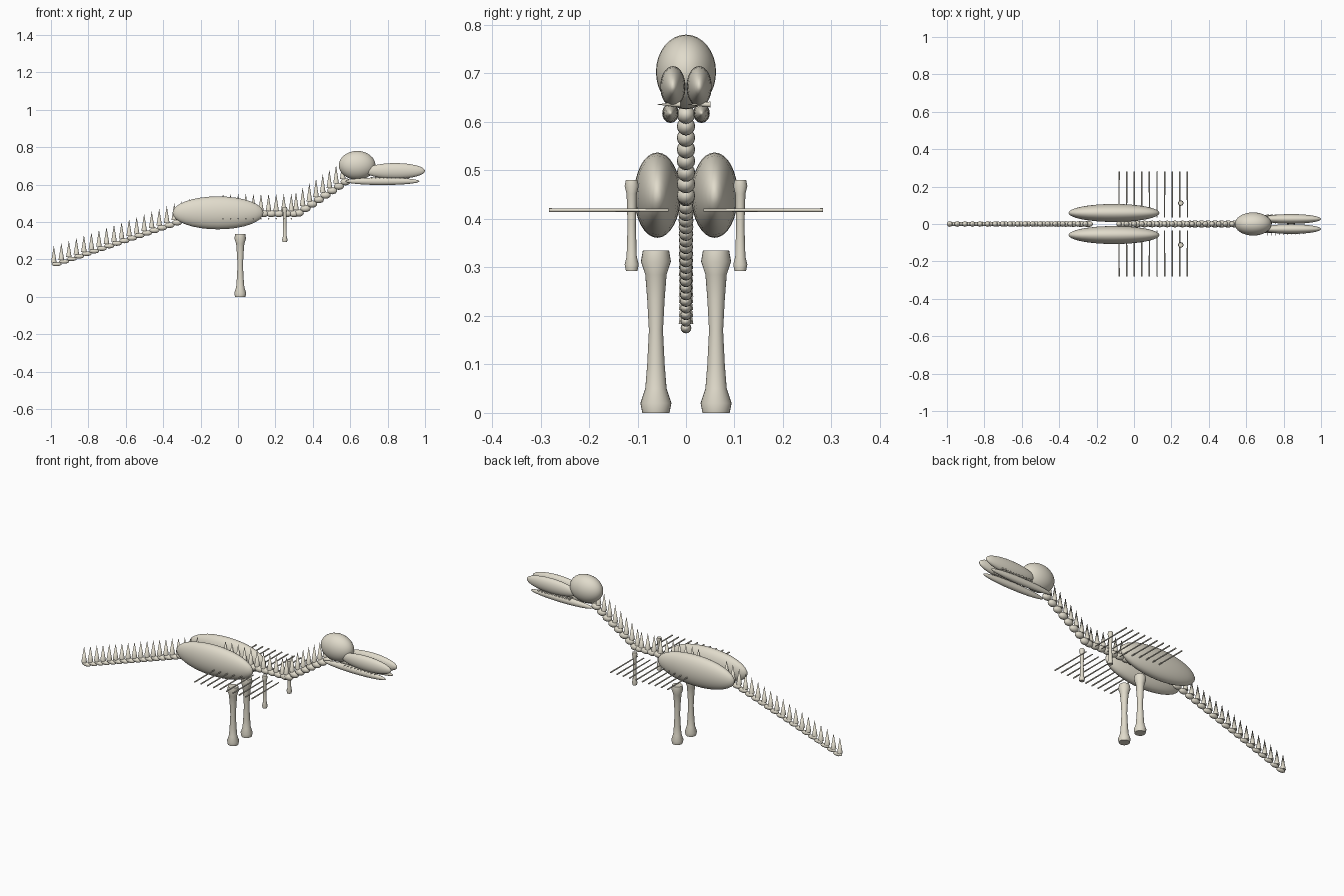
import bpy, bmesh, math
from mathutils import Matrix, Vector

cube = bpy.data.objects.get("Cube")
if cube:
    bpy.data.objects.remove(cube, do_unlink=True)

bone = bpy.data.materials.new("bone_ivory")
bone.use_nodes = True
COLOUR = (0.75, 0.71, 0.60, 1)
bone.diffuse_color = COLOUR
bsdf = next(n for n in bone.node_tree.nodes if n.type == 'BSDF_PRINCIPLED')
bsdf.inputs["Base Color"].default_value = COLOUR
bsdf.inputs["Roughness"].default_value = 0.7


def finish(name, bm):
    mesh = bpy.data.meshes.new(name)
    bm.to_mesh(mesh)
    bm.free()
    mesh.materials.append(bone)
    obj = bpy.data.objects.new(name, mesh)
    bpy.context.collection.objects.link(obj)
    bpy.ops.object.select_all(action='DESELECT')
    obj.select_set(True)
    bpy.context.view_layer.objects.active = obj
    bpy.ops.object.shade_smooth_by_angle(angle=math.radians(40))
    return obj


def add_ellipsoid(bm, centre, radii, segments=32):
    m = Matrix.Translation(centre) @ Matrix.Diagonal((*radii, 1))
    # poles point along x
    m = m @ Matrix.Rotation(math.pi / 2, 4, 'Y')
    bmesh.ops.create_uvsphere(bm, u_segments=segments, v_segments=segments // 2,
                              radius=1, matrix=m)


def add_cone(bm, start, end, r1, r2, segments=12):
    start, end = Vector(start), Vector(end)
    axis = end - start
    m = Matrix.Translation((start + end) / 2) @ axis.to_track_quat('Z', 'Y').to_matrix().to_4x4()
    bmesh.ops.create_cone(bm, cap_ends=True, segments=segments, radius1=r1,
                          radius2=r2, depth=axis.length, matrix=m)


def ellipsoid(name, centre, radii):
    bm = bmesh.new()
    add_ellipsoid(bm, centre, radii)
    finish(name, bm)


def limb_bone(name, x, y, profile, segments=24):
    """Turned long bone from (radius, height) points."""
    bm = bmesh.new()
    rings = []
    for r, z in profile:
        rings.append([bm.verts.new((x + r * math.cos(a), y + r * math.sin(a), z))
                      for a in (math.tau * i / segments for i in range(segments))])
    for low, high in zip(rings, rings[1:]):
        for i in range(segments):
            j = (i + 1) % segments
            bm.faces.new((low[i], low[j], high[j], high[i]))
    bm.faces.new(rings[0][::-1])
    bm.faces.new(rings[-1])
    finish(name, bm)


def spine(name, start, end, count, r1, r2, height):
    """Row of vertebrae, each with an upright spike."""
    beads, spikes = bmesh.new(), bmesh.new()
    for i in range(count):
        t = i / (count - 1)
        p = Vector(start).lerp(Vector(end), t)
        r = r1 + (r2 - r1) * t
        add_ellipsoid(beads, p + Vector((0.015, 0, 0)), (0.027, r, r), 16)
        base = p + Vector((0, 0, r * 0.8))
        add_cone(spikes, base, base + Vector((0, 0, height)), 0.015, 0)
    finish(name + "_vertebrae", beads)
    finish(name + "_spikes", spikes)


# Backbone
spine("tail", (-0.985, 0, 0.175), (-0.26, 0, 0.425), 19, 0.011, 0.016, 0.09)
spine("back", (-0.08, 0, 0.444), (0.285, 0, 0.444), 10, 0.018, 0.018, 0.092)
spine("neck", (0.31, 0, 0.448), (0.56, 0, 0.615), 8, 0.019, 0.019, 0.098)

# Skull
ellipsoid("skull", (0.637, 0, 0.703), (0.098, 0.062, 0.077))

LEG = [(0.028, 0), (0.032, 0.02), (0.022, 0.05), (0.018, 0.10), (0.0145, 0.17),
       (0.018, 0.235), (0.022, 0.285), (0.031, 0.312), (0.027, 0.335)]
ARM = [(0.012, 0.293), (0.0145, 0.306), (0.0105, 0.322), (0.0085, 0.387),
       (0.0105, 0.452), (0.0145, 0.468), (0.012, 0.48)]

# Paired parts
for side, s in (("left", 1), ("right", -1)):
    # side names follow +y / -y since the body lies along x
    ellipsoid("pelvis_" + side, (-0.107, s * 0.059, 0.449), (0.243, 0.048, 0.088))
    ellipsoid("upper_jaw_" + side, (0.84, s * 0.027, 0.673), (0.16, 0.026, 0.042))
    ellipsoid("lower_jaw_" + side, (0.772, s * 0.032, 0.618), (0.198, 0.017, 0.02))
    limb_bone("leg_" + side, 0.012, s * 0.062, LEG)
    limb_bone("arm_" + side, 0.25, s * 0.112, ARM)

    ribs = bmesh.new()
    for i in range(10):
        x = -0.08 + i * 0.0406
        add_cone(ribs, (x, s * 0.036, 0.418), (x, s * 0.282, 0.418), 0.003, 0.004)
    finish("ribs_" + side, ribs)

    teeth = bmesh.new()
    for i in range(10):
        x = 0.715 + i * 0.0215
        y = s * 0.031
        add_cone(teeth, (x, y + 0.02, 0.636), (x, y - 0.031, 0.636), 0.006, 0)
    finish("teeth_" + side, teeth)
